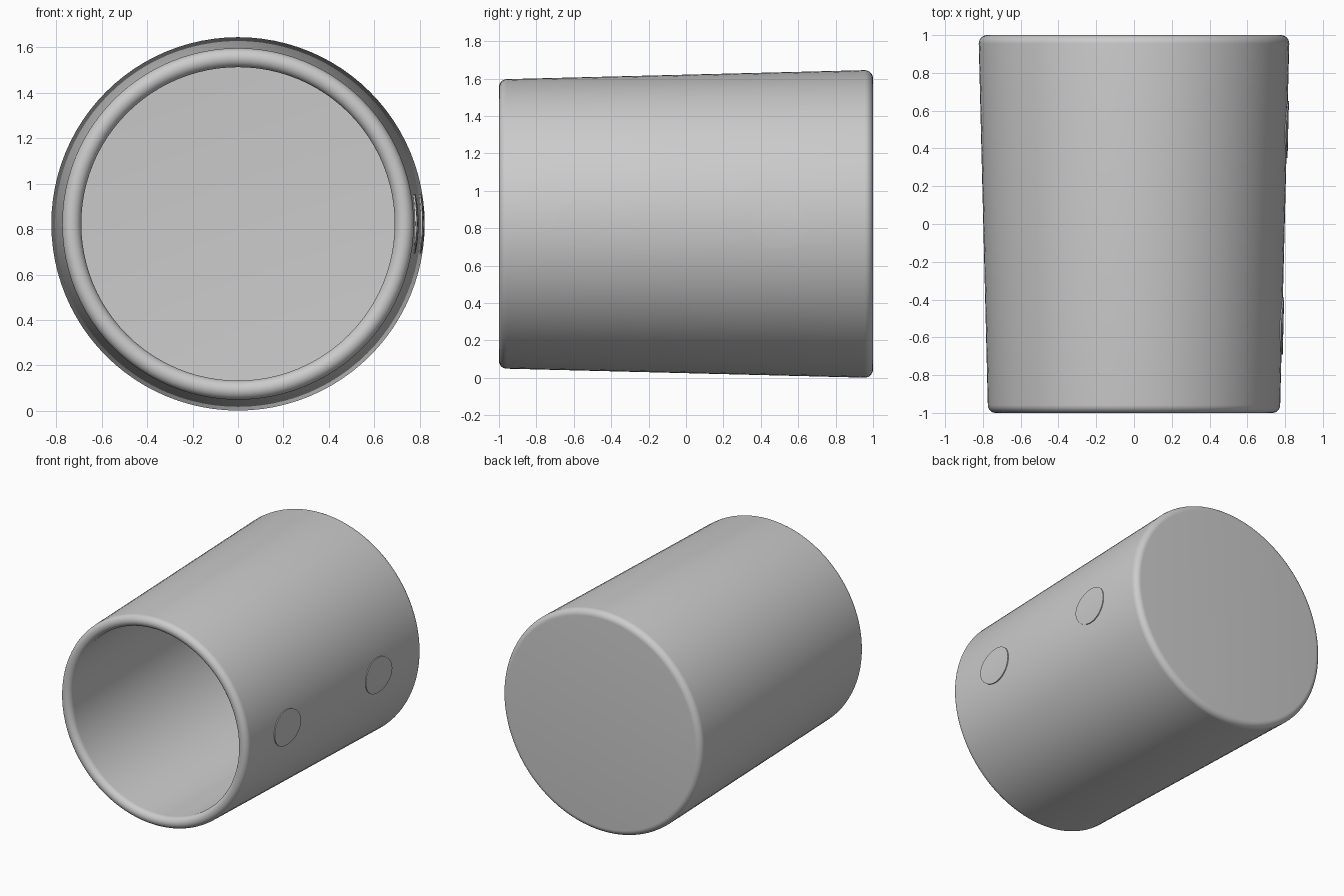
import bpy, bmesh
from math import sin, cos, pi, sqrt, radians
from mathutils import Vector, Matrix

old = bpy.data.objects.get("Cube")
if old:
    bpy.data.objects.remove(old, do_unlink=True)

AXIS_Z = 0.823      # height of the cup's axis
FRONT_R, BACK_R = 0.774, 0.823
SEGMENTS = 96

grey = bpy.data.materials.new("plain grey")
grey.use_nodes = True
grey.diffuse_color = (0.6, 0.6, 0.6, 1)
grey.node_tree.nodes["Principled BSDF"].inputs["Base Color"].default_value = (0.6, 0.6, 0.6, 1)


def outer_radius(y):
    return FRONT_R + (BACK_R - FRONT_R) * (y + 1) / 2


def arc(r, y, rad, start, end, steps=8):
    """Arc points in the (radius, y) profile plane."""
    angles = [radians(start + (end - start) * i / steps) for i in range(steps + 1)]
    return [(r + rad * cos(a), y + rad * sin(a)) for a in angles]


def finish(bm, name):
    bmesh.ops.recalc_face_normals(bm, faces=bm.faces)
    mesh = bpy.data.meshes.new(name)
    bm.to_mesh(mesh)
    bm.free()
    mesh.materials.append(grey)
    obj = bpy.data.objects.new(name, mesh)
    bpy.context.collection.objects.link(obj)
    bpy.ops.object.select_all(action='DESELECT')
    obj.select_set(True)
    bpy.context.view_layer.objects.active = obj
    bpy.ops.object.shade_smooth_by_angle(angle=radians(40))
    return obj


# Cup: closed base, tapered wall, rounded rim and hollow inside, spun about y
profile = [(0, 1)]
profile += arc(BACK_R - 0.046, 0.955, 0.045, 90, 0)
profile += arc(FRONT_R - 0.042, -0.958, 0.042, 0, -180, 14)
profile += arc(BACK_R - 0.125, 0.87, 0.04, 0, 90)
profile += [(0, 0.91)]

bm = bmesh.new()
verts = [bm.verts.new((r, y, 0)) for r, y in profile]
edges = [bm.edges.new(pair) for pair in zip(verts, verts[1:])]
bmesh.ops.spin(bm, geom=verts + edges, cent=(0, 0, 0), axis=(0, 1, 0),
               angle=2 * pi, steps=SEGMENTS, use_merge=True)
bmesh.ops.remove_doubles(bm, verts=bm.verts, dist=0.0001)
bmesh.ops.translate(bm, verts=bm.verts, vec=(0, 0, AXIS_Z))
finish(bm, "cup")


# Side pads: thin oval plates that follow the curve of the wall
def side_pad(name, centre_y, half_y=0.15, half_z=0.131, lift=0.006, sides=48):
    bm = bmesh.new()

    def point(scale, angle, offset):
        y = centre_y + half_y * scale * cos(angle)
        z = half_z * scale * sin(angle)
        return bm.verts.new((sqrt(outer_radius(y) ** 2 - z * z) + offset, y, AXIS_Z + z))

    rings = []
    for scale, offset in ((1, -0.01), (1, lift), (0.75, lift), (0.5, lift), (0.25, lift)):
        rings.append([point(scale, 2 * pi * i / sides, offset) for i in range(sides)])
    for a, b in zip(rings, rings[1:]):
        for i in range(sides):
            j = (i + 1) % sides
            bm.faces.new((a[i], a[j], b[j], b[i]))
    bm.faces.new(rings[-1])
    bm.faces.new(rings[0])
    finish(bm, name)


side_pad("front_side_pad", -0.54)
side_pad("back_side_pad", 0.5)
